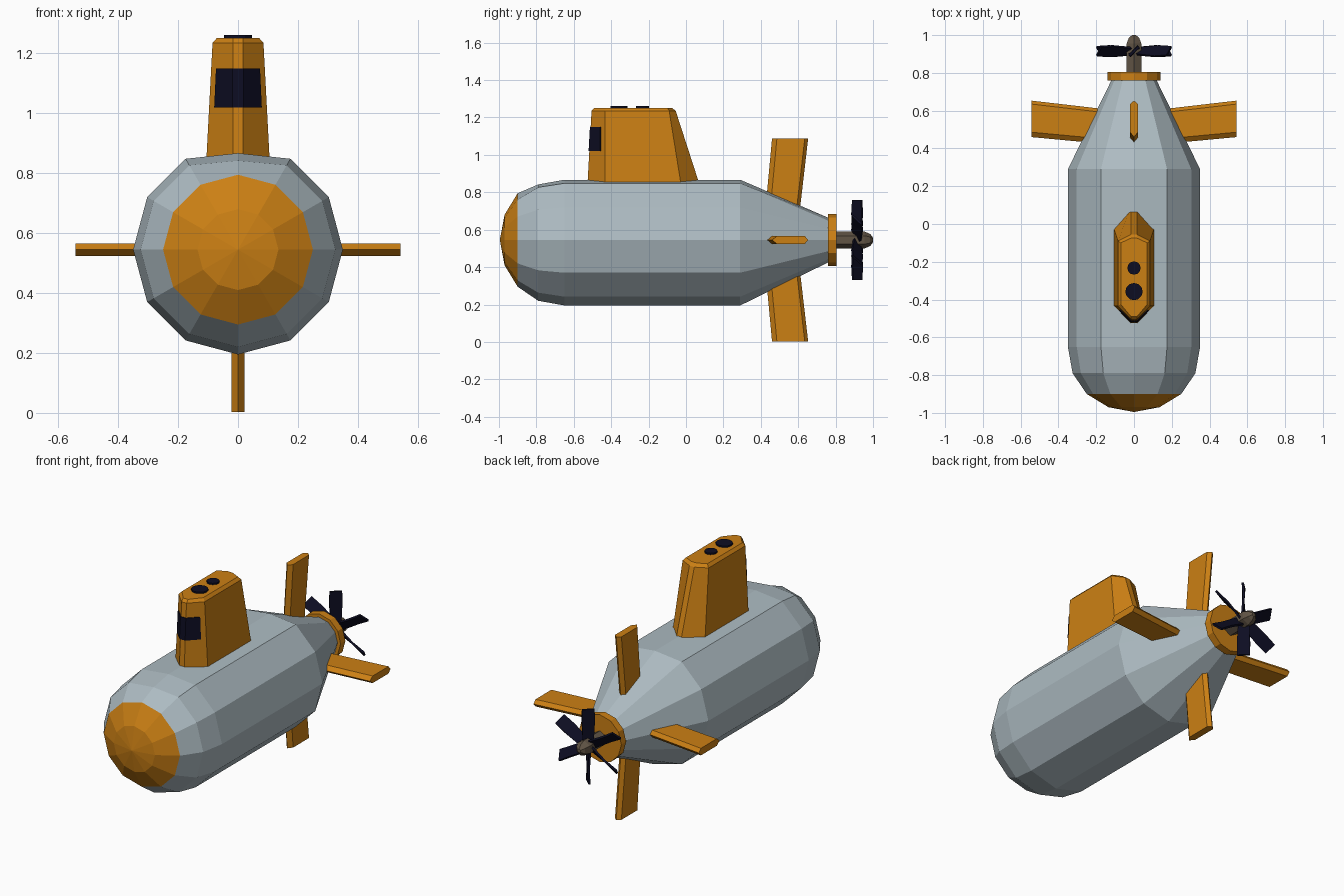
import bpy, bmesh
from math import sin, cos, pi
from mathutils import Matrix, Vector

cube = bpy.data.objects.get("Cube")
if cube:
    bpy.data.objects.remove(cube, do_unlink=True)

AXIS = 0.545  # height of the hull centreline


def material(name, rgb):
    m = bpy.data.materials.new(name)
    m.use_nodes = True
    m.diffuse_color = (*rgb, 1)
    bsdf = next(n for n in m.node_tree.nodes if n.type == 'BSDF_PRINCIPLED')
    bsdf.inputs["Base Color"].default_value = (*rgb, 1)
    bsdf.inputs["Roughness"].default_value = 0.7
    return m


GREY = material("hull grey", (0.42, 0.50, 0.54))
ORANGE = material("orange", (0.60, 0.215, 0.007))
NAVY = material("dark navy", (0.004, 0.004, 0.016))
BROWN = material("shaft brown", (0.12, 0.09, 0.06))


def finish(name, bm, *mats):
    bmesh.ops.remove_doubles(bm, verts=bm.verts, dist=1e-5)
    bmesh.ops.recalc_face_normals(bm, faces=bm.faces)
    mesh = bpy.data.meshes.new(name)
    bm.to_mesh(mesh)
    bm.free()
    for m in mats:
        mesh.materials.append(m)
    obj = bpy.data.objects.new(name, mesh)
    bpy.context.collection.objects.link(obj)
    return obj


def loft(bm, rings):
    """Skin closed rings of equal count and cap both ends."""
    loops = [[bm.verts.new(p) for p in ring] for ring in rings]
    n = len(loops[0])
    for a, b in zip(loops, loops[1:]):
        for i in range(n):
            j = (i + 1) % n
            bm.faces.new((a[i], a[j], b[j], b[i]))
    bm.faces.new(loops[0])
    bm.faces.new(loops[-1])


def lathe(profile, sides):
    """Revolve (y, radius) pairs about the centreline, one vertex at the top."""
    bm = bmesh.new()
    rings = []
    for y, r in profile:
        angles = [pi / 2 + 2 * pi * i / sides for i in range(sides)]
        rings.append([(r * cos(a), y, AXIS + r * sin(a)) for a in angles])
    loft(bm, rings)
    return bm


# Hull with a coloured nose and a slightly lowered deck line
hull = lathe([(-0.995, 0.002), (-0.97, 0.135), (-0.9, 0.25), (-0.79, 0.325), (-0.65, 0.35),
              (0.29, 0.35), (0.77, 0.115)], 12)
for v in hull.verts:
    if abs(v.co.x) < 0.001 and v.co.z > 0.86:
        v.co.z -= 0.028
for f in hull.faces:
    f.material_index = int(f.calc_center_median().y < -0.9)
finish("hull", hull, GREY, ORANGE)

# Tail collar, propeller shaft and hub
finish("tail_collar", lathe([(0.76, 0.14), (0.805, 0.14)], 12), ORANGE)
finish("propeller_shaft", lathe([(0.8, 0.045), (0.955, 0.045), (0.985, 0.032), (1.0, 0.012)], 6), BROWN)


# Four tail fins with pointed leading and trailing edges
def fin_ring(r, front, back, half=0.021, bevel=0.026):
    return [(0, front, r), (half, front + bevel, r), (half, back - bevel * 0.7, r),
            (0, back, r), (-half, back - bevel * 0.7, r), (-half, front + bevel, r)]


for i, name in enumerate(("top_fin", "left_fin", "bottom_fin", "right_fin")):
    bm = bmesh.new()
    loft(bm, [fin_ring(0.06, 0.415, 0.597), fin_ring(0.542, 0.46, 0.653)])
    bm.transform(Matrix.Translation((0, 0, AXIS)) @ Matrix.Rotation(i * pi / 2, 4, 'Y'))
    finish(name, bm, ORANGE)

# Six pitched propeller blades
bm = bmesh.new()
for i in range(6):
    blade = bmesh.new()
    rings = []
    for r, w, pitch in ((0.02, 0.03, 0.6), (0.14, 0.036, 0.9), (0.215, 0.034, 0.75)):
        section = [(-w, -0.006), (w, -0.006), (w, 0.006), (-w, 0.006)]
        spin = Matrix.Rotation(pitch, 3, 'Z')
        rings.append([spin @ Vector((x, y, r)) for x, y in section])
    loft(blade, rings)
    blade.transform(Matrix.Translation((0, 0.915, AXIS)) @ Matrix.Rotation(i * pi / 3, 4, 'Y'))
    temp = bpy.data.meshes.new("blade")
    blade.to_mesh(temp)
    blade.free()
    bm.from_mesh(temp)
    bpy.data.meshes.remove(temp)
finish("propeller", bm, NAVY)


# Tower: a long eight-sided plan tapering upward, with a bevelled roof
def tower_ring(z, half, nose, front, back, tail, tip=0.016):
    right = [(tip, nose, z), (half, front, z), (half, back, z), (tip, tail, z)]
    return right + [(-x, y, zz) for x, y, zz in reversed(right)]


bm = bmesh.new()
loft(bm, [tower_ring(0.80, 0.108, -0.529, -0.434, -0.02, 0.086),
          tower_ring(1.235, 0.085, -0.505, -0.434, -0.09, -0.055),
          tower_ring(1.252, 0.07, -0.49, -0.425, -0.1, -0.075)])
finish("tower", bm, ORANGE)


# Window wrapped round the front of the tower
def window_ring(z):
    t = (z - 0.80) / 0.435
    half, nose = 0.108 - 0.023 * t, -0.529 + 0.024 * t
    reach = 0.76 - 0.04 * t
    side = 0.016 + (half - 0.016) * reach
    depth = nose + (-0.434 - nose) * reach
    out = 0.004
    outer = [(-side - out, depth - out, z), (-0.018, nose - out, z),
             (0.018, nose - out, z), (side + out, depth - out, z)]
    return outer + [(x * 0.92, y + 0.008, z) for x, y, z in reversed(outer)]


bm = bmesh.new()
loft(bm, [window_ring(1.02), window_ring(1.15)])
finish("tower_window", bm, NAVY)

# Roof hatches
for name, y, r in (("front_hatch", -0.358, 0.046), ("rear_hatch", -0.233, 0.035)):
    bm = bmesh.new()
    bmesh.ops.create_cone(bm, cap_ends=True, segments=12, radius1=r, radius2=r, depth=0.014,
                          matrix=Matrix.Translation((0, y, 1.254)))
    finish(name, bm, NAVY)
